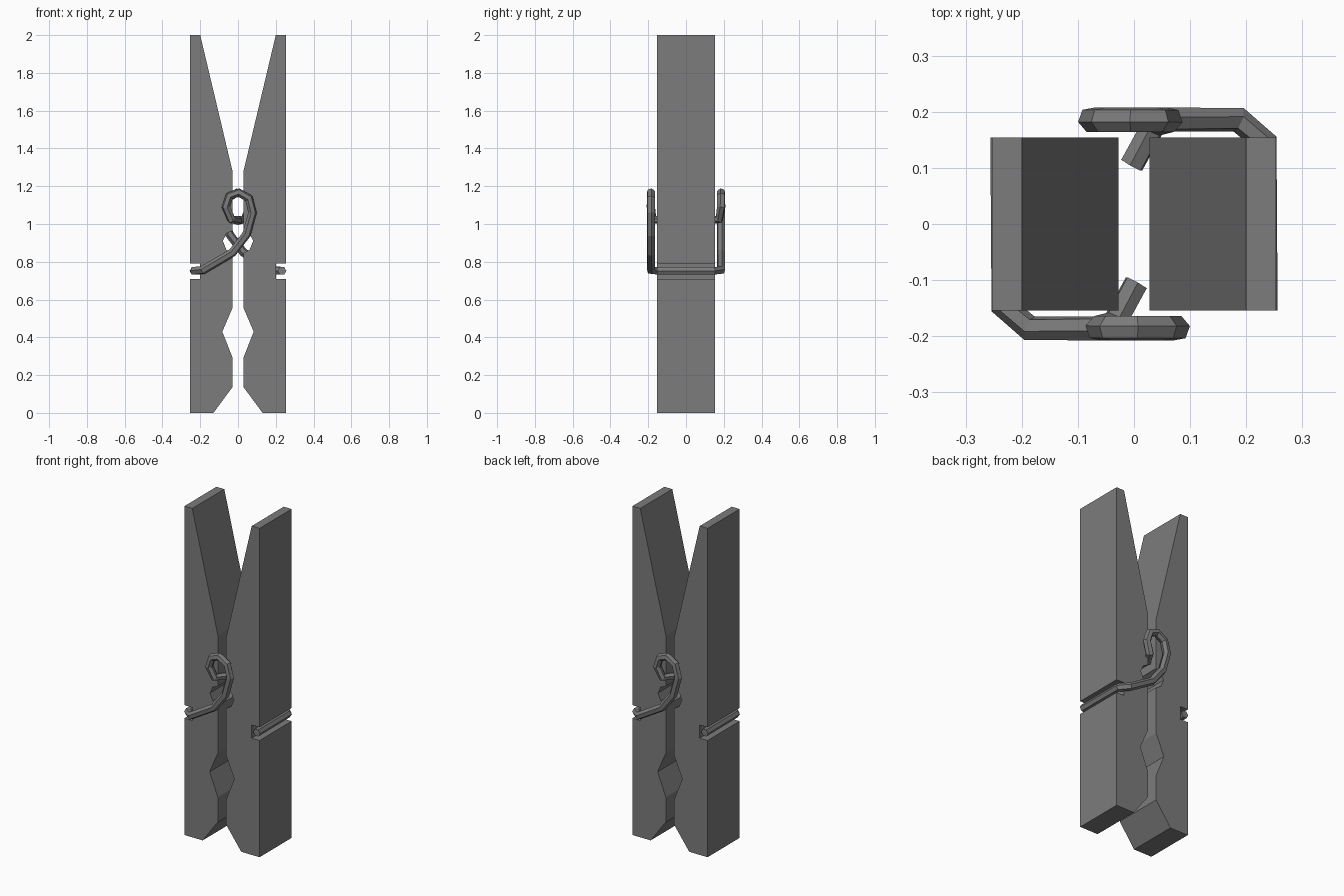
import bpy, bmesh
from math import pi
from mathutils import Matrix

if "Cube" in bpy.data.objects:
    bpy.data.objects.remove(bpy.data.objects["Cube"])

HALF_DEPTH = 0.154
DARK = bpy.data.materials.new("dark_grey")
DARK.diffuse_color = (0.2, 0.2, 0.2, 1)
DARK.use_nodes = True
DARK.node_tree.nodes["Principled BSDF"].inputs["Base Color"].default_value = DARK.diffuse_color


def add_object(name, data):
    data.materials.append(DARK)
    obj = bpy.data.objects.new(name, data)
    bpy.context.collection.objects.link(obj)


# Wooden leg outline (x, z): jaw, clothesline notch, spring notch, taper, wire groove
LEG = [(0.253, 0), (0.13, 0), (0.028, 0.138), (0.028, 0.29), (0.083, 0.43),
       (0.028, 0.558), (0.028, 0.845), (0.062, 0.865), (0.08, 0.91),
       (0.062, 0.95), (0.028, 0.965), (0.028, 1.275), (0.2, 2), (0.253, 2),
       (0.253, 0.79), (0.2, 0.79), (0.2, 0.71), (0.253, 0.71)]


def make_leg(name, side):
    bm = bmesh.new()
    face = bm.faces.new([bm.verts.new((side * x, -HALF_DEPTH, z)) for x, z in LEG])
    new = bmesh.ops.extrude_face_region(bm, geom=[face])["geom"]
    bmesh.ops.translate(bm, vec=(0, 2 * HALF_DEPTH, 0),
                        verts=[v for v in new if isinstance(v, bmesh.types.BMVert)])
    bmesh.ops.recalc_face_normals(bm, faces=bm.faces)
    mesh = bpy.data.meshes.new(name)
    bm.to_mesh(mesh)
    bm.free()
    add_object(name, mesh)


make_leg("left_leg", -1)
make_leg("right_leg", 1)

# Spring wire path: bar in the groove, arm across the face, coil, inward tip
Y = -0.186
WIRE = [(-0.233, 0.154, 0.752), (-0.233, -0.146, 0.752), (-0.186, Y, 0.756),
        (-0.03, Y, 0.848), (0.045, Y, 0.945), (0.077, Y, 1.06),
        (0.058, Y, 1.135), (0.005, Y, 1.166), (-0.045, Y, 1.148),
        (-0.064, Y, 1.09), (-0.035, -0.176, 1.025), (0.004, -0.105, 1.018)]


def make_wire(name, angle):
    curve = bpy.data.curves.new(name, 'CURVE')
    curve.dimensions = '3D'
    curve.bevel_depth = 0.023
    curve.bevel_resolution = 1
    curve.use_fill_caps = True
    spline = curve.splines.new('POLY')
    spline.points.add(len(WIRE) - 1)
    for p, co in zip(spline.points, WIRE):
        p.co = (*co, 1)
    spline.use_smooth = False
    curve.transform(Matrix.Rotation(angle, 4, 'Z'))
    add_object(name, curve)


make_wire("spring_front", 0)
make_wire("spring_back", pi)
